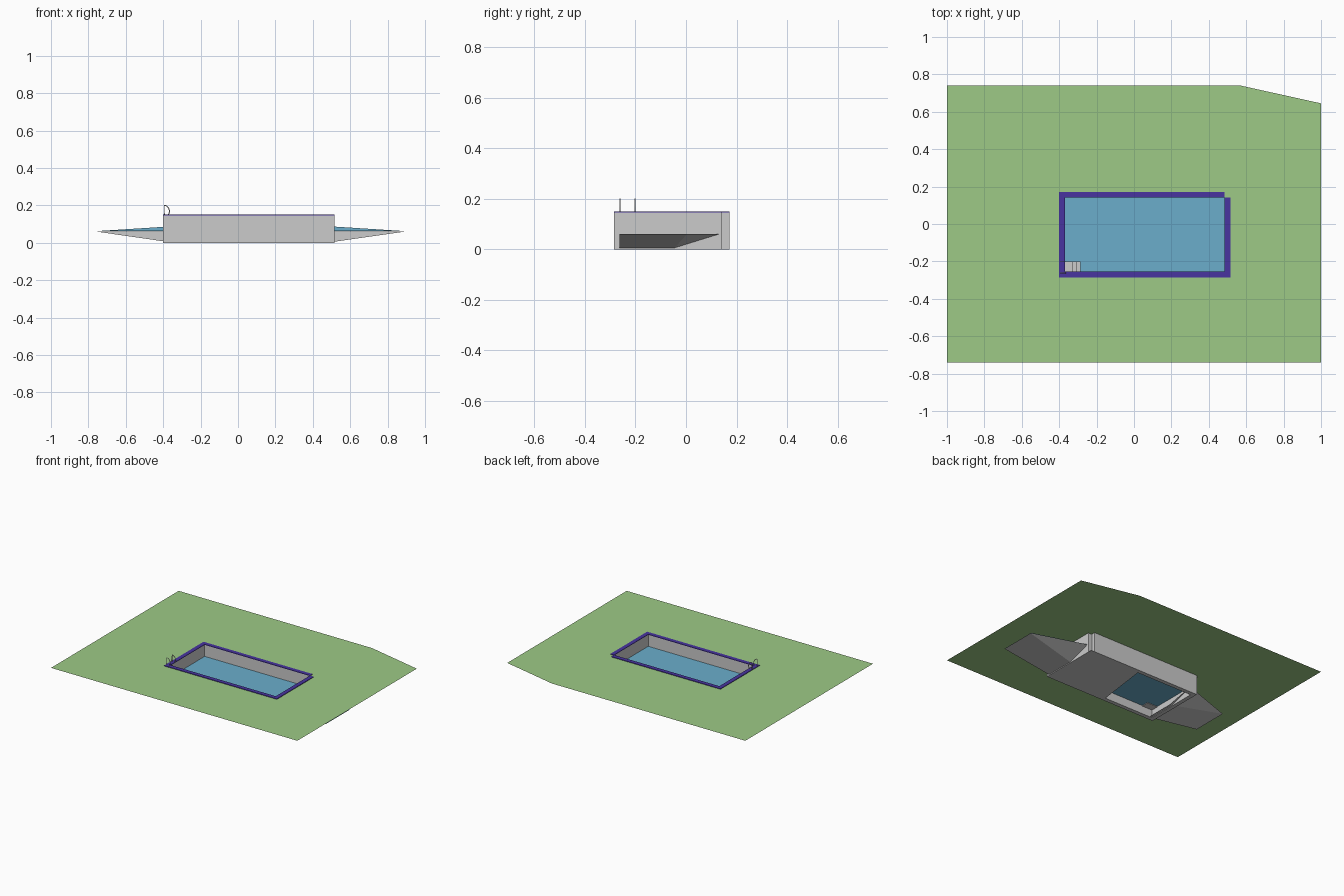
import bpy, bmesh, math

if "Cube" in bpy.data.objects:
    bpy.data.objects.remove(bpy.data.objects["Cube"])


def material(name, rgb):
    m = bpy.data.materials.new(name)
    m.diffuse_color = (*rgb, 1)
    m.use_nodes = True
    m.node_tree.nodes["Principled BSDF"].inputs["Base Color"].default_value = m.diffuse_color
    return m


GREEN = material("grass", (0.34, 0.59, 0.24))
BLUE = material("water_blue", (0.145, 0.42, 0.60))
PURPLE = material("edge_purple", (0.065, 0.034, 0.35))


def link(name, mesh, mat=None):
    ob = bpy.data.objects.new(name, mesh)
    bpy.context.collection.objects.link(ob)
    if mat:
        mesh.materials.append(mat)
    return ob


def sheet(name, verts, faces, mat=None):
    me = bpy.data.meshes.new(name)
    me.from_pydata(verts, [], faces)
    return link(name, me, mat)


def box(name, x0, x1, y0, y1, z0, z1, mat=None):
    v = [(x, y, z) for z in (z0, z1) for x, y in ((x0, y0), (x1, y0), (x1, y1), (x0, y1))]
    f = [(3, 2, 1, 0), (4, 5, 6, 7)] + [(i, (i + 1) % 4, (i + 1) % 4 + 4, i + 4) for i in range(4)]
    return sheet(name, v, f, mat)


L, R, F, B = -0.40, 0.515, -0.285, 0.172     # outer pool limits
T, TOP, LAWN = 0.03, 0.15, 0.146             # wall thickness and heights
WATER = 0.062

# Lawn with a hole for the pool, notched at the open back right corner
bm = bmesh.new()
outer = [(-1, -0.74), (1, -0.74), (1, 0.645), (0.57, 0.74), (-1, 0.74)]
hole = [(L, F), (R, F), (R, B - T), (R - T, B - T), (R - T, B), (L, B)]
for loop in (outer, hole):
    vs = [bm.verts.new((x, y, LAWN)) for x, y in loop]
    for i, v in enumerate(vs):
        bm.edges.new((v, vs[(i + 1) % len(vs)]))
bmesh.ops.triangle_fill(bm, use_beauty=True, use_dissolve=False, edges=bm.edges[:], normal=(0, 0, 1))
for f in bm.faces:
    f.normal_update()
    if f.normal.z < 0:
        f.normal_flip()
me = bpy.data.meshes.new("lawn")
bm.to_mesh(me)
bm.free()
link("lawn", me, GREEN)

# Pool walls, each topped by a coloured coping strip
for side, (x0, x1, y0, y1) in {
    "front": (L, R, F, F + T),
    "right": (R - T, R, F + T, B - T),
    "back": (L, R - T, B - T, B),
    "left": (L, L + T, F + T, B - T),
}.items():
    box(side + "_wall", x0, x1, y0, y1, 0, TOP - 0.004)
    box(side + "_coping", x0, x1, y0, y1, TOP - 0.004, TOP, PURPLE)

# Half floor on the right side of the pool
sheet("pool_floor", [(0.03, F, 0), (R, F, 0), (R, B, 0), (0.09, B, 0)], [(0, 1, 2, 3)])

# Water sheet, running on under the lawn, with its upturned front edge
YF = -0.264
sheet("water",
      [(-0.765, YF, WATER), (0.90, YF, WATER), (0.90, 0.01, WATER), (R - T, B - T, WATER),
       (L + T, B - T, WATER), (-0.765, 0.0, WATER), (0.07, YF, 0.115)],
      [(0, 1, 2, 3, 4, 5), (0, 1, 6)], BLUE)

# Sloping basin ends below the water
for side, tip, foot, wall in (("right", 0.90, 0.48, R - T), ("left", -0.765, -0.35, L + T)):
    z = WATER - 0.001
    sheet(side + "_basin_slope",
          [(foot, YF, 0.001), (foot, -0.05, 0.001), (tip, 0.005, z), (tip, YF, z),
           (wall, B - T, z), (wall, YF, z)],
          [(0, 1, 2, 3), (1, 4, 2), (0, 3, 5)])

# Steps in the front left corner
for i in range(3):
    box(f"pool_step_{i + 1}", -0.37, -0.285 - i * 0.02, -0.258, -0.2,
        WATER - 0.004 + i * 0.015, WATER + 0.009 + i * 0.015)

# Ladder hand rails
for i, y in enumerate((-0.262, -0.202)):
    cu = bpy.data.curves.new(f"hand_rail_{i + 1}", "CURVE")
    cu.dimensions = "3D"
    cu.bevel_depth = 0.0025
    cu.bevel_resolution = 1
    cu.use_fill_caps = True
    arc = [(-0.394 + 0.028 * math.sin(a), y, 0.165 + 0.035 * math.cos(a))
           for a in (math.pi / 2 * k / 6 for k in range(7))]
    pts = [(-0.394, y, TOP)] + arc + [(-0.372, y, TOP)]
    sp = cu.splines.new("POLY")
    sp.points.add(len(pts) - 1)
    for p, co in zip(sp.points, pts):
        p.co = (*co, 1)
    ob = bpy.data.objects.new(cu.name, cu)
    bpy.context.collection.objects.link(ob)
